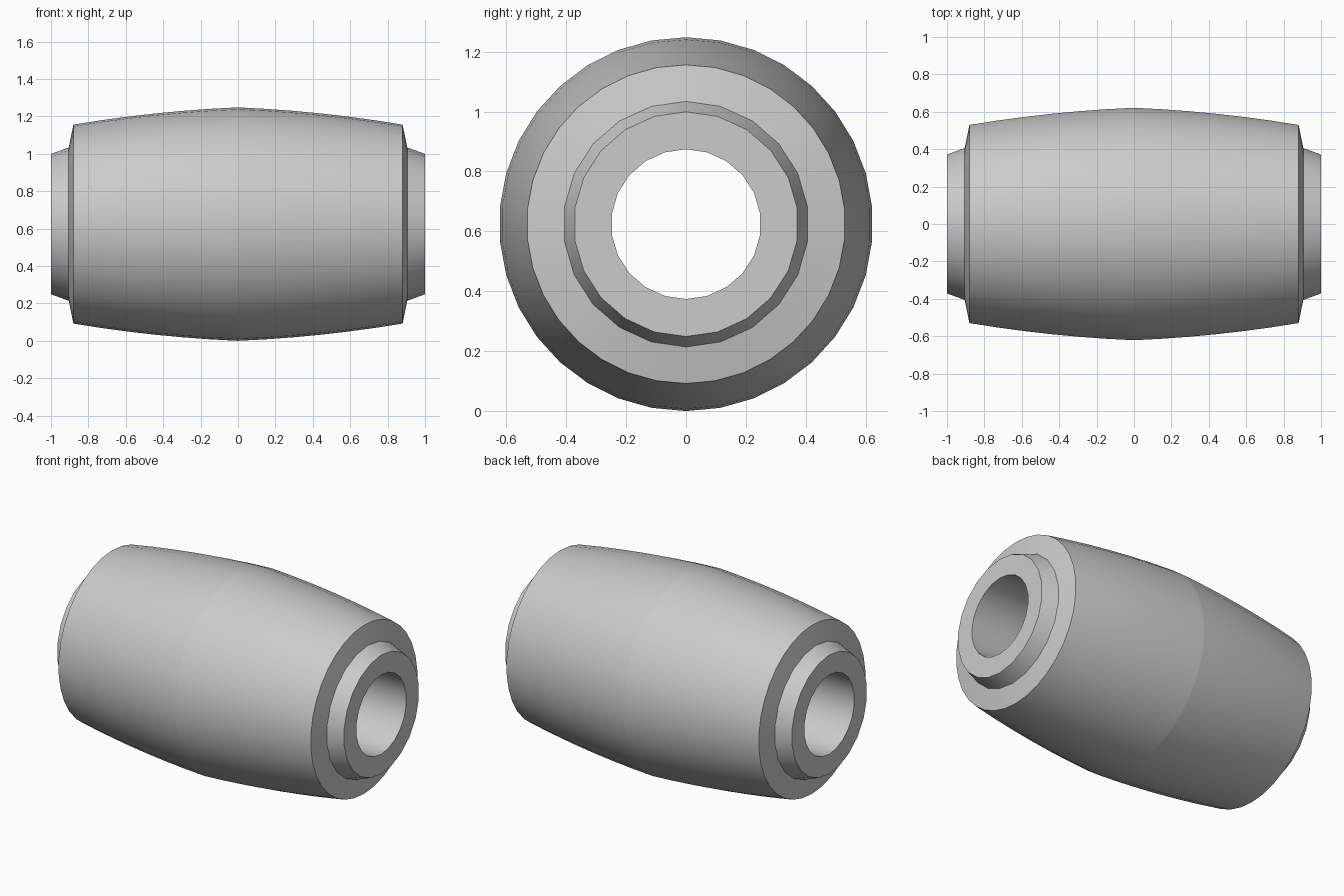
import bpy
import bmesh
from math import cos, sin, tau, radians

cube = bpy.data.objects.get("Cube")
if cube:
    bpy.data.objects.remove(cube, do_unlink=True)

AXIS_Z = 0.624   # height of the horizontal axis
CROWN = 0.624    # widest radius of the body
RIM_X, RIM_R = 0.88, 0.532

grey = bpy.data.materials.new("satin grey")
grey.use_nodes = True
colour = (0.6, 0.6, 0.6, 1)
grey.diffuse_color = colour
grey.node_tree.nodes["Principled BSDF"].inputs["Base Color"].default_value = colour


def lathe(name, profile, sides, crease_x=None):
    """Turn an (x, radius) profile around the horizontal x axis."""
    bm = bmesh.new()
    rings = []
    for x, r in profile:
        angles = [tau * i / sides for i in range(sides)]
        rings.append([bm.verts.new((x, r * sin(a), r * cos(a))) for a in angles])
    for a, b in zip(rings, rings[1:]):
        for i in range(sides):
            j = (i + 1) % sides
            bm.faces.new((a[i], a[j], b[j], b[i]))
    if crease_x is not None:
        for e in bm.edges:
            if all(abs(v.co.x - crease_x) < 1e-5 for v in e.verts):
                e.smooth = False
    mesh = bpy.data.meshes.new(name)
    bm.to_mesh(mesh)
    bm.free()
    mesh.materials.append(grey)
    obj = bpy.data.objects.new(name, mesh)
    obj.location.z = AXIS_Z
    bpy.context.collection.objects.link(obj)
    bpy.ops.object.select_all(action='DESELECT')
    obj.select_set(True)
    bpy.context.view_layer.objects.active = obj
    bpy.ops.object.shade_smooth_by_angle(angle=radians(30), keep_sharp_edges=True)
    return obj


# Barrel body: two gentle arcs meeting at a crown, with dished ends
steps = 6
half = []
for i in range(steps + 1):
    t = i / steps
    half.append((RIM_X * t, CROWN - (CROWN - RIM_R) * (0.4 * t + 0.6 * t * t)))
half.append((0.909, 0.39))
body = [(-x, r) for x, r in reversed(half[1:])] + half
lathe("barrel_body", body, 34, crease_x=0)

# Inner sleeve: bore, flat ends and tapered collars
end = [(1.0, 0.25), (1.0, 0.375), (0.905, 0.41)]
sleeve = [(-x, r) for x, r in reversed(end)] + end
inner = lathe("inner_sleeve", sleeve, 22)

# Point all faces of the sleeve away from its solid wall
for obj in bpy.data.objects:
    if obj.name not in ("barrel_body", "inner_sleeve"):
        continue
    bm = bmesh.new()
    bm.from_mesh(obj.data)
    bm.normal_update()
    flip = []
    for f in bm.faces:
        c = f.calc_center_median()
        out = c.copy()
        if abs(c.x) < 0.01 and obj is inner:
            out = -c                      # bore faces the axis
        elif abs(c.x) > 0.88:
            out.y, out.z = c.y * 0.5, c.z * 0.5
        else:
            out.x = 0
        if f.normal.dot(out) < 0:
            flip.append(f)
    bmesh.ops.reverse_faces(bm, faces=flip)
    bm.to_mesh(obj.data)
    bm.free()
